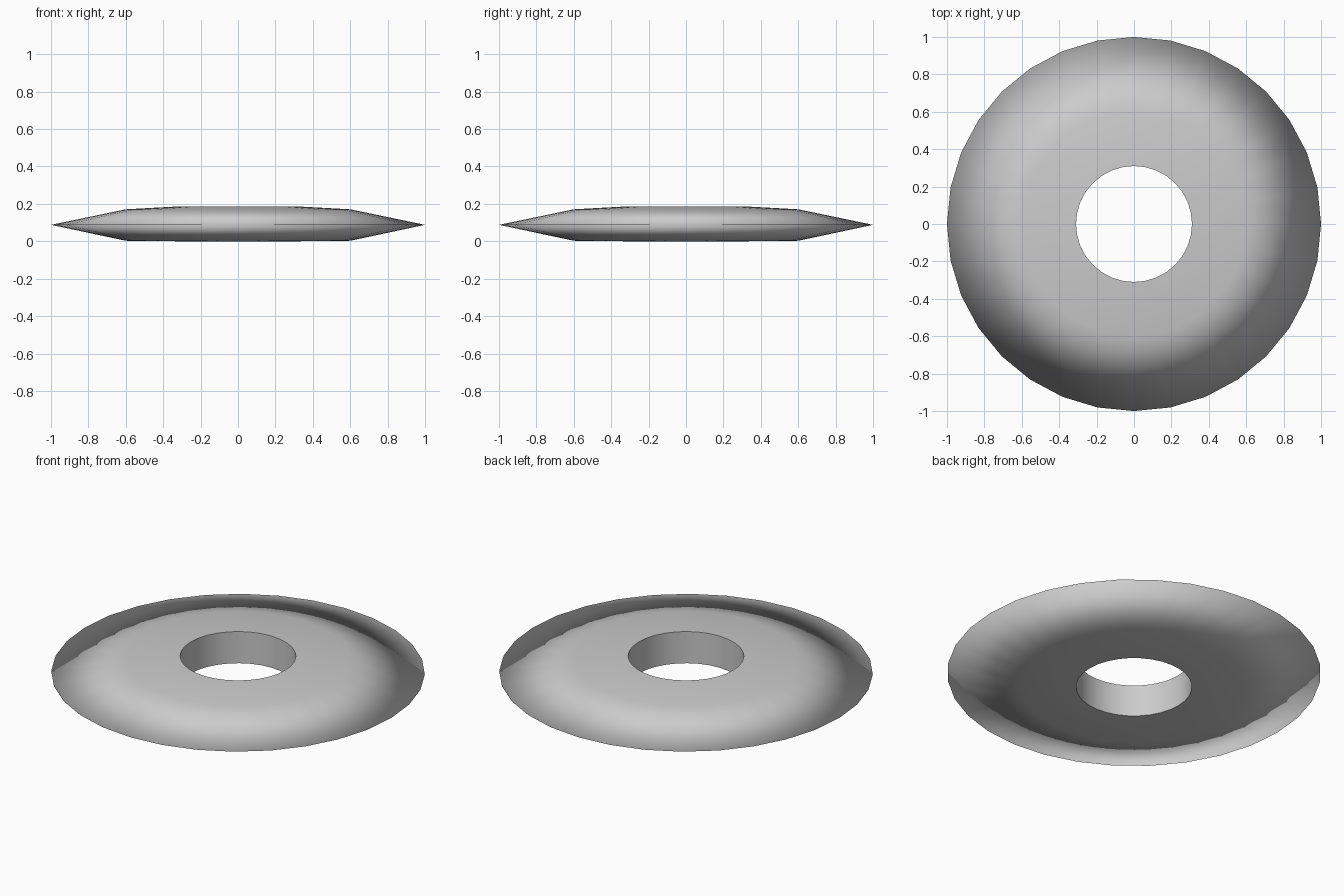
import bpy, bmesh, math

if "Cube" in bpy.data.objects:
    bpy.data.objects.remove(bpy.data.objects["Cube"])

SEGMENTS = 32
# ring cross-section (radius, height), starting at the hole's lower edge
PROFILE = [(0.31, 0.0), (0.60, 0.003), (1.0, 0.088), (0.60, 0.171), (0.31, 0.187)]
HOLE_EDGES = (0, 4)

# washer-like disc: the closed profile is lathed around z
bm = bmesh.new()
rings = []
for r, z in PROFILE:
    rings.append([bm.verts.new((r * math.cos(2 * math.pi * i / SEGMENTS),
                                r * math.sin(2 * math.pi * i / SEGMENTS), z))
                  for i in range(SEGMENTS)])
count = len(rings)
for k in range(count):
    a, b = rings[k], rings[(k + 1) % count]
    for i in range(SEGMENTS):
        j = (i + 1) % SEGMENTS
        bm.faces.new((a[i], a[j], b[j], b[i])).smooth = True
bmesh.ops.recalc_face_normals(bm, faces=bm.faces)

# crisp edges around the hole, soft shading over the rim
for k in HOLE_EDGES:
    for i in range(SEGMENTS):
        edge = bm.edges.get((rings[k][i], rings[k][(i + 1) % SEGMENTS]))
        edge.smooth = False

mesh = bpy.data.meshes.new("tapered_disc")
bm.to_mesh(mesh)
bm.free()
disc = bpy.data.objects.new("tapered_disc", mesh)
bpy.context.collection.objects.link(disc)
